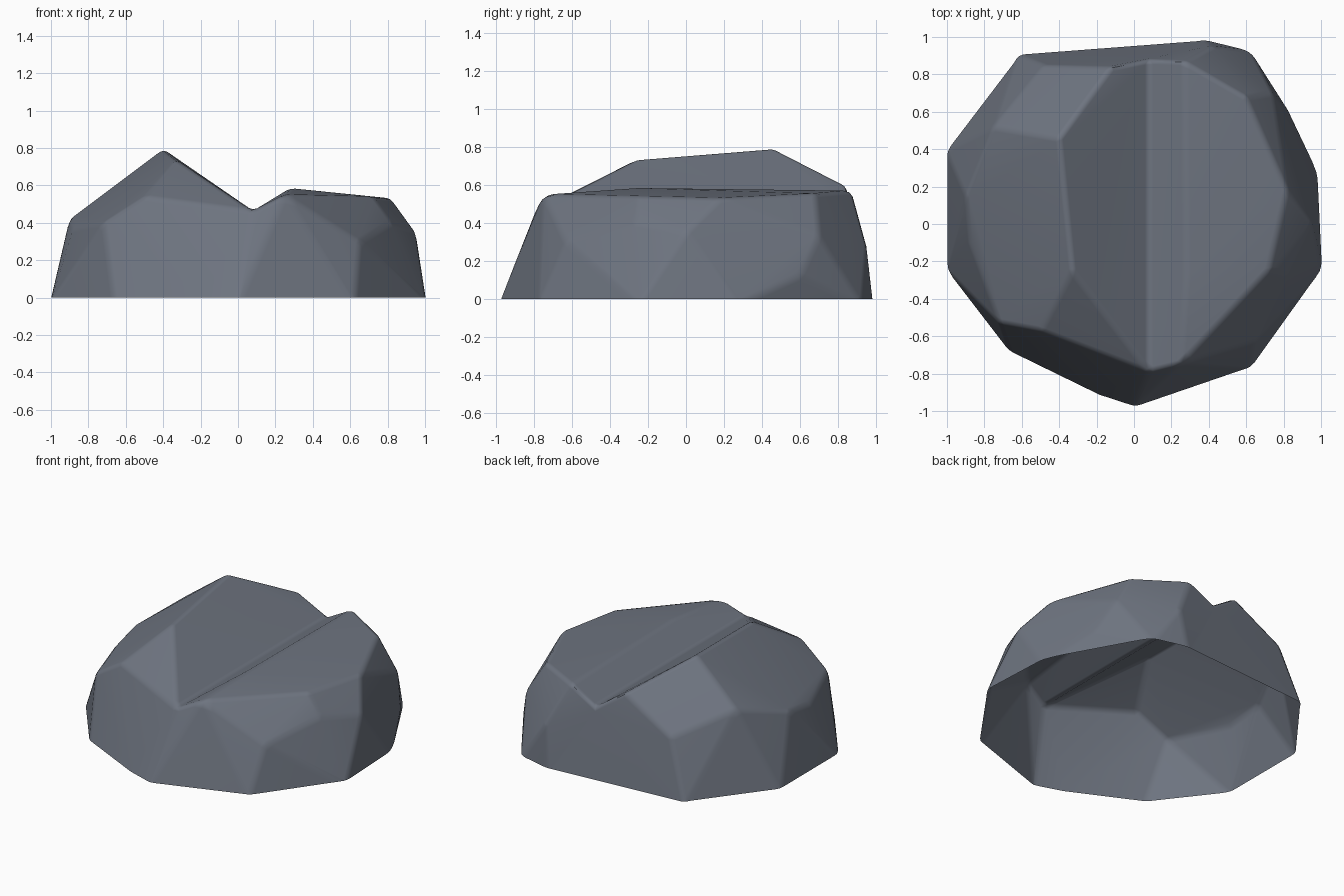
import bpy, bmesh, math

if "Cube" in bpy.data.objects:
    bpy.data.objects.remove(bpy.data.objects["Cube"])

# Shared cross-section under the groove, splitting the rock into two convex halves
SEAM = [(0, -.98, 0), (.08, -.79, .465), (.08, .88, .465), (0, .953, 0)]

# Tall left half: base outline, shoulder, ridge
LEFT = [(-.66, -.685, 0), (-1, -.24, 0), (-1, .39, 0), (-.62, .90, 0),
        (-.72, -.53, .40), (-.88, -.10, .37), (-.90, .15, .42),
        (-.75, .52, .53), (-.48, .85, .39),
        (-.50, -.57, .54), (-.33, -.25, .738), (-.40, .46, .795), (-.12, .84, .60)]

# Low right half: base outline, shoulder, flat top
RIGHT = [(.62, -.77, 0), (1, -.25, 0), (.98, .27, 0), (.62, .92, 0), (.38, .98, 0),
         (.65, -.63, .30), (.82, -.27, .40), (.95, 0, .35), (.83, .60, .12),
         (.74, .70, .33), (.42, .95, .28),
         (.25, -.75, .55), (.28, -.25, .585), (.72, -.25, .54), (.82, .18, .53),
         (.60, .68, .555), (.27, .87, .57)]


def add_half(bm, points):
    """Convex shell of one half, open at the base and at the seam."""
    verts = [bm.verts.new(p) for p in SEAM + points]
    seam = set(verts[:4])
    bmesh.ops.convex_hull(bm, input=verts)
    own = set(verts)
    drop = [f for f in bm.faces if set(f.verts) <= own and
            (set(f.verts) <= seam or all(v.co.z < 1e-4 for v in f.verts))]
    bmesh.ops.delete(bm, geom=drop, context='FACES')


bm = bmesh.new()
for half in (LEFT, RIGHT):
    add_half(bm, half)
bmesh.ops.delete(bm, geom=[e for e in bm.edges if not e.link_faces], context='EDGES')
bmesh.ops.delete(bm, geom=[v for v in bm.verts if not v.link_faces], context='VERTS')
bmesh.ops.remove_doubles(bm, verts=bm.verts[:], dist=1e-4)
# Merge nearly flat triangles into broad facets
bmesh.ops.dissolve_limit(bm, angle_limit=math.radians(4), verts=bm.verts[:], edges=bm.edges[:])
bmesh.ops.recalc_face_normals(bm, faces=bm.faces[:])
if sum(f.normal.z * f.calc_area() for f in bm.faces) < 0:
    bmesh.ops.reverse_faces(bm, faces=bm.faces[:])

# Let the walls run slightly below ground, round the facet edges, then trim level
for v in bm.verts:
    if v.co.z < 1e-4:
        v.co = (v.co.x * 1.006, v.co.y * 1.006, -.03)
bm.normal_update()
worn = [e for e in bm.edges if not e.is_boundary
        and e.calc_face_angle(0) > math.radians(10)]
bmesh.ops.bevel(bm, geom=worn, offset=.025, segments=2, profile=.5,
                affect='EDGES', clamp_overlap=True)
bmesh.ops.triangulate(bm, faces=[f for f in bm.faces if len(f.verts) > 4])
bmesh.ops.bisect_plane(bm, geom=bm.verts[:] + bm.edges[:] + bm.faces[:],
                       plane_co=(0, 0, 0), plane_no=(0, 0, -1), clear_outer=True)

mesh = bpy.data.meshes.new("grooved_rock")
bm.to_mesh(mesh)
bm.free()
rock = bpy.data.objects.new("grooved_rock", mesh)
bpy.context.collection.objects.link(rock)

# Slate grey stone
stone = bpy.data.materials.new("slate_stone")
stone.diffuse_color = (.155, .175, .215, 1)
stone.use_nodes = True
stone.node_tree.nodes["Principled BSDF"].inputs["Base Color"].default_value = stone.diffuse_color
mesh.materials.append(stone)

bpy.context.view_layer.objects.active = rock
rock.select_set(True)
bpy.ops.object.shade_smooth_by_angle(angle=math.radians(35))
# Keep broad facets flat, with soft edges between them
rock.modifiers.new("flat_facets", 'WEIGHTED_NORMAL').keep_sharp = True
